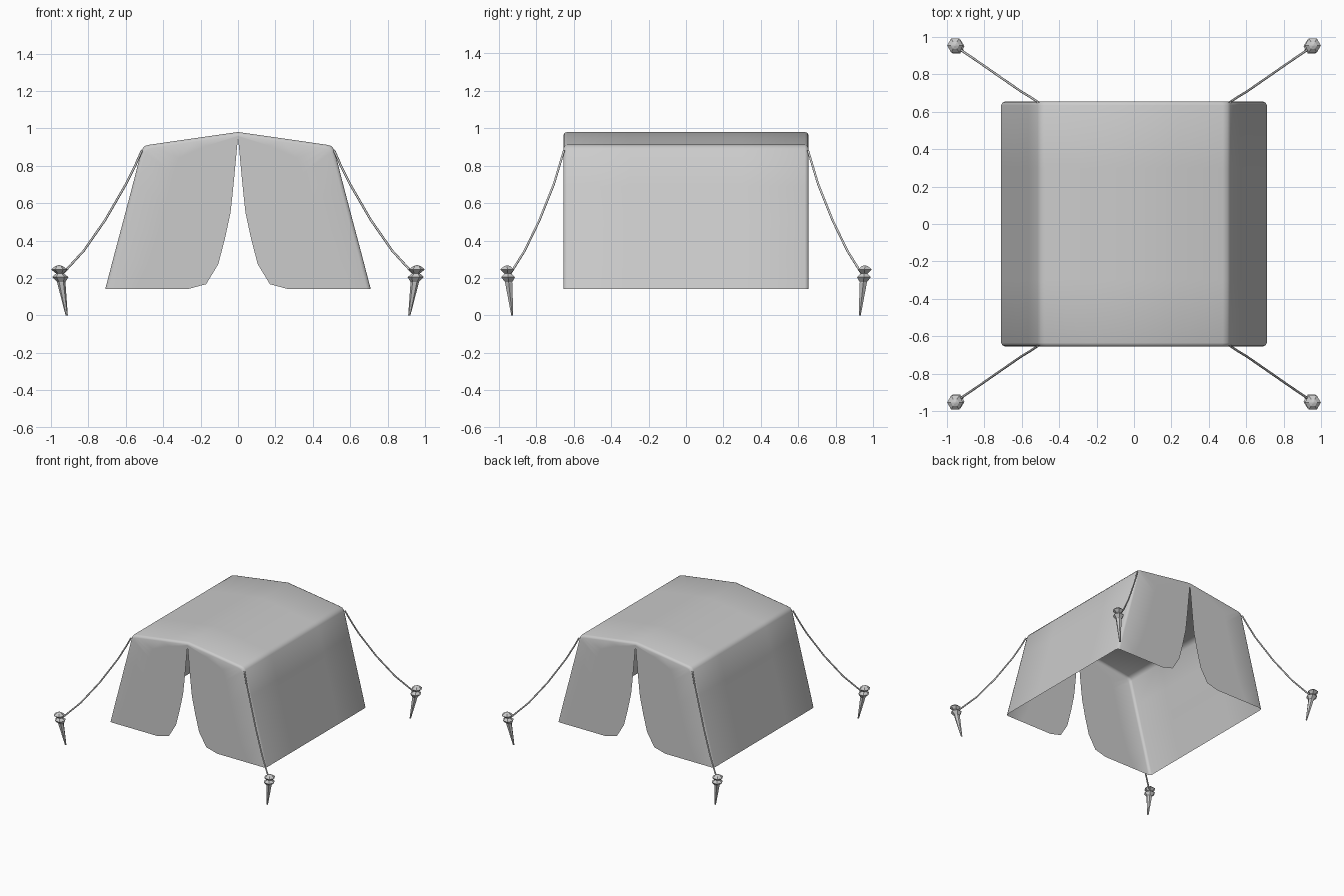
import bpy, bmesh
from mathutils import Vector

cube = bpy.data.objects.get("Cube")
if cube:
    bpy.data.objects.remove(cube)


def material(name, value):
    m = bpy.data.materials.new(name)
    m.use_nodes = True
    m.diffuse_color = (value, value, value, 1)
    m.node_tree.nodes["Principled BSDF"].inputs["Base Color"].default_value = m.diffuse_color
    return m


GREY = material("plain grey", 0.6)


def finish(bm, name, smooth):
    bmesh.ops.remove_doubles(bm, verts=bm.verts, dist=0.0005)
    mesh = bpy.data.meshes.new(name)
    bm.to_mesh(mesh)
    bm.free()
    mesh.materials.append(GREY)
    for p in mesh.polygons:
        p.use_smooth = smooth
    obj = bpy.data.objects.new(name, mesh)
    bpy.context.collection.objects.link(obj)
    return obj


def loft(bm, rows, closed=False):
    """Skin neighbouring rows of points with quads."""
    verts = [[bm.verts.new(p) for p in row] for row in rows]
    for a, b in zip(verts, verts[1:]):
        n = len(a)
        for i in range(n if closed else n - 1):
            j = (i + 1) % n
            bm.faces.new((a[i], a[j], b[j], b[i]))
    return verts


# Canvas: half cross-section from the ridge down to the hem
OUTER = [(0, 0.98), (0.24, 0.946), (0.475, 0.912), (0.50, 0.905), (0.515, 0.885),
         (0.565, 0.69), (0.615, 0.50), (0.663, 0.32), (0.71, 0.14)]
INNER = [(0, 0.962), (0.24, 0.928), (0.46, 0.895), (0.482, 0.888), (0.497, 0.87),
         (0.545, 0.69), (0.595, 0.50), (0.643, 0.32), (0.688, 0.14)]
# Edge of the door opening, matched point for point
DOOR = [(0, 0.95), (0.008, 0.87), (0.02, 0.74), (0.03, 0.64), (0.04, 0.55),
        (0.07, 0.41), (0.105, 0.275), (0.17, 0.167), (0.27, 0.14)]


def mix(a, b, t):
    return [(p[0] + (q[0] - p[0]) * t, p[1] + (q[1] - p[1]) * t) for p, q in zip(a, b)]


def at_y(section, sx, y):
    return [(sx * x, y, z) for x, z in section]


bm = bmesh.new()
edge = mix(OUTER, INNER, 0.3)
for sx in (1, -1):
    # roof and side wall
    loft(bm, [at_y(OUTER, sx, y) for y in (-0.635, -0.3, 0, 0.3, 0.635)])
    # rounded rim and door flap at both ends
    for sy in (-1, 1):
        rows = [at_y(OUTER, sx, sy * 0.635), at_y(edge, sx, sy * 0.649), at_y(INNER, sx, sy * 0.655)]
        rows += [at_y(mix(INNER, DOOR, t), sx, sy * 0.655) for t in (0.33, 0.66, 1)]
        loft(bm, rows)
bmesh.ops.remove_doubles(bm, verts=bm.verts, dist=0.0005)
bmesh.ops.recalc_face_normals(bm, faces=bm.faces)
roof = max(bm.faces, key=lambda f: f.calc_center_median().z)
if roof.normal.z < 0:
    bmesh.ops.reverse_faces(bm, faces=bm.faces)
finish(bm, "tent_canvas", True)

# Pegs: radius and height along a leaning axis
PEG = [(0.004, 0.268), (0.022, 0.262), (0.043, 0.245), (0.020, 0.224), (0.043, 0.205),
       (0.022, 0.178), (0.022, 0.172), (0.006, 0.0)]
ROPE = [(0.515, 0.652, 0.88), (0.55, 0.676, 0.80), (0.60, 0.706, 0.70), (0.71, 0.782, 0.51),
        (0.825, 0.862, 0.345), (0.94, 0.94, 0.22)]


def ring(centre, u, v, sides, radius):
    from math import cos, sin, tau
    return [centre + radius * (u * cos(tau * i / sides) + v * sin(tau * i / sides))
            for i in range(sides)]


ends = {"front": -1, "back": 1}
for end, sy in ends.items():
    for side, sx in (("left", 1), ("right", -1)):
        bm = bmesh.new()
        X, Y = Vector((sx, 0, 0)), Vector((0, sy, 0))
        rows = []
        for r, z in PEG:
            lean = min(z / 0.25, 1)
            centre = Vector((sx * (0.916 + 0.041 * lean), sy * (0.928 + 0.027 * lean), z))
            rows.append(ring(centre, X, Y, 6, r))
        verts = loft(bm, rows, closed=True)
        bm.faces.new(verts[0])
        bm.faces.new(verts[-1])
        bmesh.ops.recalc_face_normals(bm, faces=bm.faces)
        finish(bm, f"{end}_{side}_peg", False)

        # Guy rope sagging from the canvas corner to the peg
        bm = bmesh.new()
        pts = [Vector((sx * x, sy * y, z)) for x, y, z in ROPE]
        rows = []
        for i, p in enumerate(pts):
            along = (pts[min(i + 1, len(pts) - 1)] - pts[max(i - 1, 0)]).normalized()
            u = along.cross(Vector((0, 0, 1))).normalized()
            rows.append(ring(p, u, along.cross(u), 6, 0.006))
        loft(bm, rows, closed=True)
        bmesh.ops.recalc_face_normals(bm, faces=bm.faces)
        finish(bm, f"{end}_{side}_guy_rope", True)
